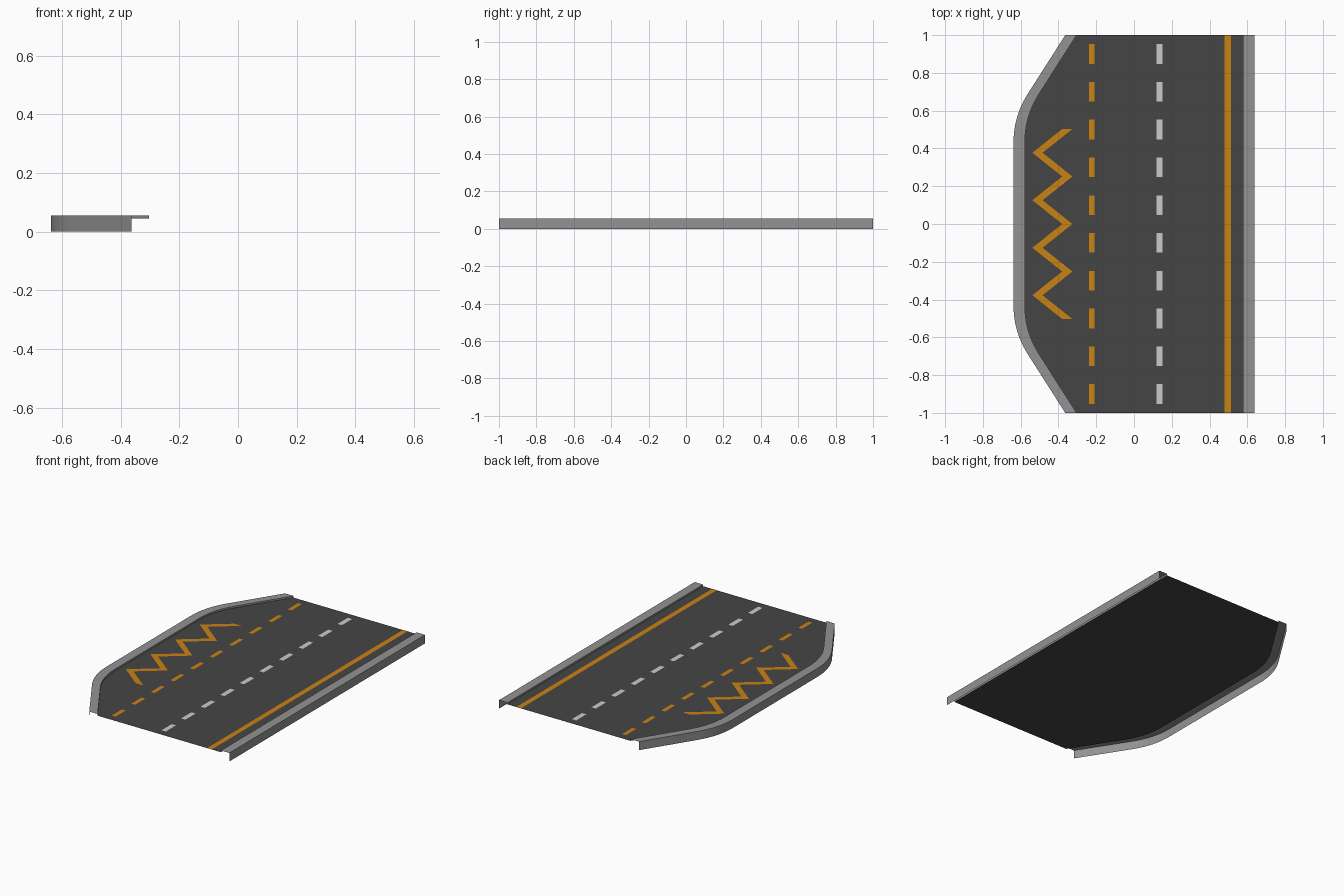
import bpy

if "Cube" in bpy.data.objects:
    bpy.data.objects.remove(bpy.data.objects["Cube"])

KERB_TOP, ROAD_Z, PAINT_Z = 0.055, 0.044, 0.0448
KERB_W, HALF_W = 0.06, 0.638


def material(name, rgb):
    m = bpy.data.materials.new(name)
    m.diffuse_color = (*rgb, 1)
    m.use_nodes = True
    m.node_tree.nodes["Principled BSDF"].inputs["Base Color"].default_value = m.diffuse_color
    return m


asphalt = material("asphalt", (0.06, 0.06, 0.06))
concrete = material("concrete", (0.29, 0.29, 0.29))
yellow = material("yellow paint", (0.59, 0.225, 0.007))
white = material("white paint", (0.6, 0.6, 0.6))


def sheet(name, rows_list, mat):
    """Each entry is a list of rows of points (left to right, going +y), joined by quads."""
    verts, faces = [], []
    for rows in rows_list:
        base, n = len(verts), len(rows[0])
        for r in rows:
            verts += r
        for i in range(len(rows) - 1):
            for j in range(n - 1):
                a = base + i * n + j
                faces.append((a, a + 1, a + n + 1, a + n))
    me = bpy.data.meshes.new(name)
    me.from_pydata(verts, [], faces)
    me.materials.append(mat)
    ob = bpy.data.objects.new(name, me)
    bpy.context.collection.objects.link(ob)
    return ob


def rect(x0, x1, y0, y1):
    return [[(x0, y, PAINT_Z), (x1, y, PAINT_Z)] for y in (y0, y1)]


# Outer edge of the lay-by: straight, rounded corner, then taper to the road end
p0, c, p2 = (-HALF_W, 0.43), (-HALF_W, 0.567), (-0.567, 0.682)
half = []
for k in range(9):
    t = k / 8
    half.append(tuple((1 - t) ** 2 * a + 2 * t * (1 - t) * b + t * t * d
                      for a, b, d in zip(p0, c, p2)))
half.append((-0.364, 1.0))
edge = [(x, -y) for x, y in reversed(half)] + half

# Kerbs: outer wall, top and short inner lip
layby = sheet("layby_kerb", [[[(x, y, 0), (x, y, KERB_TOP),
                               (x + KERB_W, y, KERB_TOP), (x + KERB_W, y, ROAD_Z)]
                              for x, y in edge]], concrete)
r = HALF_W - KERB_W
sheet("straight_kerb", [[[(r, y, ROAD_Z), (r, y, KERB_TOP),
                          (HALF_W, y, KERB_TOP), (HALF_W, y, 0)]
                         for y in (-1, 1)]], concrete)

# Road surface
sheet("road_surface", [[[(x + KERB_W, y, ROAD_Z), (r, y, ROAD_Z)]
                        for x, y in edge]], asphalt)

# Painted lines
dashes = [-0.9 + 0.2 * i for i in range(10)]
sheet("layby_dashes", [rect(-0.237, -0.21, y - 0.052, y + 0.052) for y in dashes], yellow)
sheet("lane_dashes", [rect(0.119, 0.15, y - 0.052, y + 0.052) for y in dashes], white)
sheet("edge_line", [rect(0.48, 0.513, -1, 1)], yellow)

# Zigzag marking in the lay-by
zig = [(-0.538 if i % 2 else -0.38, -0.503 + 0.12575 * i) for i in range(9)]
sheet("zigzag_marking", [[[(x, y, PAINT_Z), (x + 0.054, y, PAINT_Z)]
                          for x, y in zig]], yellow)

# Smooth the rounded kerb, keeping hard edges sharp
bpy.context.view_layer.objects.active = layby
layby.select_set(True)
bpy.ops.object.shade_smooth_by_angle(angle=0.5)
